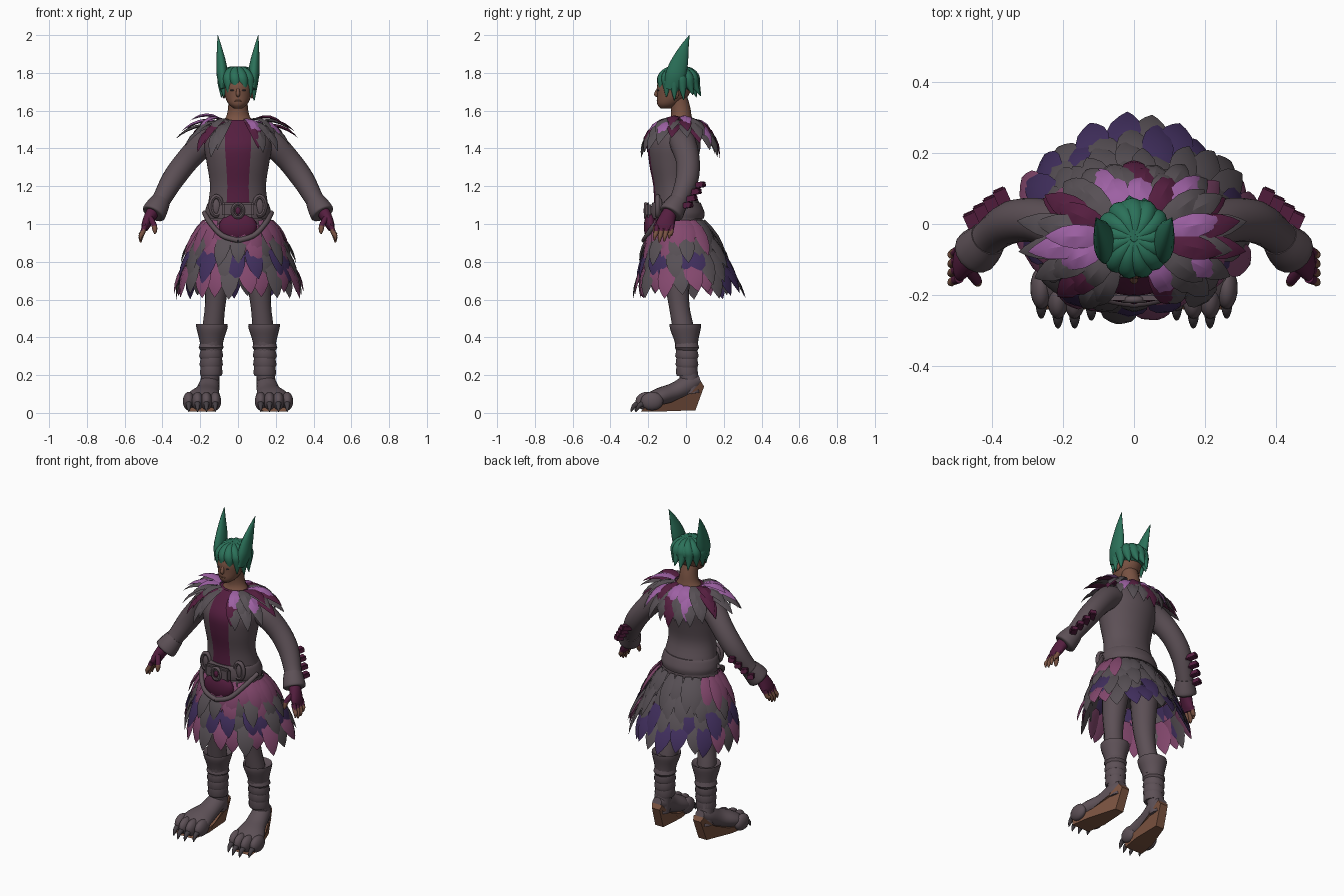
import bpy, bmesh, math, random
from mathutils import Vector, Matrix

random.seed(4)
if "Cube" in bpy.data.objects:
    bpy.data.objects.remove(bpy.data.objects["Cube"])


def material(name, r, g, b):
    m = bpy.data.materials.new(name)
    m.use_nodes = True
    m.diffuse_color = (r, g, b, 1)
    m.node_tree.nodes["Principled BSDF"].inputs["Base Color"].default_value = (r, g, b, 1)
    return m


grey = material("warm grey", .108, .08, .093)
ash = material("feather grey", .096, .08, .091)
plum = material("dark plum", .09, .013, .05)
lilac = material("lilac", .34, .12, .37)
rose = material("rose", .23, .065, .155)
violet = material("deep violet", .052, .028, .11)
green = material("hair green", .024, .165, .1)
skin = material("skin", .19, .085, .055)
leather = material("sole brown", .2, .088, .052)
dark = material("dark charcoal", .06, .05, .058)


def finish(name, bm, mats, angle=45):
    bmesh.ops.recalc_face_normals(bm, faces=bm.faces)
    me = bpy.data.meshes.new(name)
    bm.to_mesh(me)
    bm.free()
    for m in mats:
        me.materials.append(m)
    for p in me.polygons:
        p.use_smooth = True
    me.set_sharp_from_angle(angle=math.radians(angle))
    ob = bpy.data.objects.new(name, me)
    bpy.context.collection.objects.link(ob)


def smooth_path(pts, steps):
    # Catmull-Rom through ring centres and radii
    out, n = [], len(pts)
    for i in range(n - 1):
        q = [pts[max(0, min(n - 1, i + k))] for k in (-1, 0, 1, 2)]
        for j in range(steps):
            t = j / steps
            out.append([b + t * (c - a + t * (2 * a - 5 * b + 4 * c - d + t * (3 * (b - c) + d - a))) / 2
                        for a, b, c, d in zip(*q)])
    return out + [list(pts[-1])]


def loft(name, pts, mats, n=16, flat=False, s=1, steps=4, rule=None):
    # rings of (x, y, z, radius, other radius), capped at both ends
    pts = smooth_path([tuple(p) if len(p) == 5 else tuple(p) + (p[3],) for p in pts], steps)
    mats = mats if isinstance(mats, list) else [mats]
    bm, rings = bmesh.new(), []
    for i, p in enumerate(pts):
        t = Vector(pts[min(i + 1, len(pts) - 1)][:3]) - Vector(pts[max(i - 1, 0)][:3])
        t = Vector((0, 0, 1)) if flat else t.normalized()
        u = Vector((1, 0, 0))
        u = (u - t * u.dot(t)).normalized()
        v = t.cross(u)
        ring = []
        for k in range(n):
            a = math.tau * k / n
            c = Vector(p[:3]) + u * abs(p[3]) * math.cos(a) + v * abs(p[4]) * math.sin(a)
            ring.append(bm.verts.new((c.x * s, c.y, c.z)))
        rings.append(ring)
    for a, b in zip(rings, rings[1:]):
        for k in range(n):
            f = bm.faces.new((a[k], a[(k + 1) % n], b[(k + 1) % n], b[k]))
            f.material_index = rule(k, f.calc_center_median()) if rule else 0
    bm.faces.new(rings[0])
    bm.faces.new(rings[-1]).material_index = len(mats) - 1 if rule else 0
    finish(name, bm, mats)


def ball(name, loc, size, mat):
    bm = bmesh.new()
    bmesh.ops.create_uvsphere(bm, u_segments=20, v_segments=12, radius=1,
                              matrix=Matrix.Translation(loc) @ Matrix.Diagonal((*size, 1)))
    finish(name, bm, [mat])


def box(name, loc, size, mat, rot=Matrix.Identity(4), bevel=.004):
    bm = bmesh.new()
    bmesh.ops.create_cube(bm, size=1, matrix=Matrix.Translation(loc) @ rot @ Matrix.Diagonal((*size, 1)))
    bmesh.ops.bevel(bm, geom=bm.edges[:], offset=bevel, segments=2, affect='EDGES')
    finish(name, bm, [mat])


def feather(bm, base, tip, normal, w, mat, bow):
    # pointed leaf with a raised midrib
    axis = tip - base
    side = axis.cross(normal).normalized()
    up = side.cross(axis).normalized()
    prev = None
    for t, k in ((0, .5), (.25, .92), (.48, 1), (.7, .8), (.88, .4), (1, .02)):
        c = base + axis * t + up * bow * 4 * t * (1 - t)
        cur = [bm.verts.new(c + d) for d in (side * w * k, up * .01 * k, -side * w * k, -up * .007 * k)]
        if prev:
            for i in range(4):
                bm.faces.new((prev[i], prev[(i + 1) % 4], cur[(i + 1) % 4], cur[i])).material_index = mat
        else:
            bm.faces.new(cur).material_index = mat
        prev = cur
    bm.faces.new(prev).material_index = mat


# Torso with a coloured front panel
loft("torso", [(0, -.04, .98, .17, .13), (0, -.045, 1.08, .162, .125), (0, -.065, 1.2, .148, .108),
               (0, -.068, 1.32, .165, .127), (0, -.06, 1.42, .18, .138), (0, -.042, 1.5, .165, .105),
               (0, -.035, 1.55, .085, .07)], [grey, plum], n=48, flat=True,
     rule=lambda k, c: int(33 <= k < 39))
loft("neck", [(0, -.03, 1.53, .09, .07), (0, -.025, 1.57, .062, .055), (0, -.03, 1.62, .052, .052),
              (0, -.045, 1.68, .052, .05)], skin, flat=True)

# Belt, buckle and sash
loft("belt", [(0, -.045, 1.03, .172, .14), (0, -.045, 1.06, .175, .143), (0, -.05, 1.1, .165, .133),
              (0, -.05, 1.115, .155, .125)], grey, n=40, flat=True)
box("buckle_plate", (0, -.2, 1.075), (.17, .03, .08), grey, bevel=.012)
ball("buckle_stone", (0, -.216, 1.07), (.014, .01, .02), plum)
ball("apron_panel", (0, -.188, .985), (.1, .035, .078), plum)


def hoop(name, loc, rx, rz, r, mat):
    bm, n, m = bmesh.new(), 28, 8
    grid = [[bm.verts.new((loc[0] + (rx + r * math.cos(b)) * math.cos(a), loc[1] + r * math.sin(b),
                           loc[2] + (rz + r * math.cos(b)) * math.sin(a)))
             for b in (math.tau * j / m for j in range(m))] for a in (math.tau * i / n for i in range(n))]
    for i in range(n):
        for j in range(m):
            bm.faces.new((grid[i][j], grid[i - 1][j], grid[i - 1][j - 1], grid[i][j - 1]))
    finish(name, bm, [mat])


hoop("buckle_ring", (0, -.213, 1.07), .028, .036, .01, grey)
for s, label in ((1, "left"), (-1, "right")):
    hoop(label + "_belt_loop", (s * .115, -.15, 1.095), .028, .05, .013, grey)
    ball(label + "_belt_pad", (s * .115, -.142, 1.09), (.03, .02, .05), grey)
    loft(label + "_sash", [(.178, -.06, 1.06, .013), (.15, -.15, 1.01, .014), (.085, -.205, .94, .014),
                           (0, -.222, .913, .014)], grey, n=10, s=s)

# Feather skirt over a cone
def skirt(a, z, out=0):
    d = 1.03 - z
    rx = .175 + .5 * d - .36 * d * d + out
    front, back = .17 + .17 * d + out, .09 + .44 * d + out
    mid, ry = (back - front) / 2, (back + front) / 2
    return Vector((rx * math.cos(a), mid + ry * math.sin(a), z))


loft("underskirt", [(0, (skirt(math.pi / 2, z).y + skirt(-math.pi / 2, z).y) / 2, z, skirt(0, z).x - .015,
                     (skirt(math.pi / 2, z).y - skirt(-math.pi / 2, z).y) / 2 - .015)
                    for z in (1.04, .98, .92, .87)], ash, n=32, flat=True)
bm = bmesh.new()
front_colours = ((1, 1, 1), (0, 0, 1), (2, 2, 0), (1, 1, 0))
back_colours = ((0, 0, 0), (0, 0, 0), (0, 0, 2), (2, 2, 0))
for row, (z, length, count) in enumerate(((1.02, .175, 22), (.95, .18, 22), (.88, .185, 24), (.8, .185, 24))):
    for i in range(count):
        a = math.tau * (i + .5 * (row % 2)) / count
        colour = (back_colours if math.sin(a) > .55 else front_colours)[row][i % 3]
        size = length * random.uniform(.85, 1.1)
        feather(bm, skirt(a, z, .002), skirt(a + random.uniform(-.09, .09), z - size, random.uniform(.005, .045)),
                Vector((math.cos(a), math.sin(a), .3)), .038 + .004 * row, colour, .012)
finish("skirt_feathers", bm, [ash, rose, violet], 30)

# Shoulder collar arching over the shoulders, open over the front panel
bm = bmesh.new()
for row, (z, length, count, w) in enumerate(((1.52, .2, 22, .036), (1.54, .185, 20, .036), (1.555, .165, 15, .034))):
    for i in range(count):
        a = math.tau * (i + .5) / count
        if math.sin(a) < -.92:
            continue
        slope = abs(math.sin(a))
        e = .2 + .8 * slope - .08 * row
        radial = Vector((math.cos(a), math.sin(a), 0))
        base = Vector((.125 * math.cos(a), -.035 + .1 * math.sin(a), z)) - radial * .018 * row
        aim = radial * math.cos(e) - Vector((0, 0, math.sin(e)))
        size = length * random.uniform(.9, 1.1)
        colour = ((0, 1, 0, 0), (1, 0, 2, 0), (2, 0, 1, 2))[row]
        feather(bm, base, base + aim * size, radial * math.sin(e) + Vector((0, 0, math.cos(e))), w,
                colour[i % 4], .024 + .012 * slope)
finish("collar_feathers", bm, [ash, plum, lilac], 30)

# Head and face
loft("head", [(0, -.105, 1.612, .022, .03), (0, -.092, 1.635, .05, .06), (0, -.07, 1.68, .07, .083),
              (0, -.06, 1.74, .075, .092), (0, -.06, 1.8, .05, .06)], skin, n=24, flat=True)
loft("nose", [(0, -.142, 1.725, .007), (0, -.154, 1.7, .01), (0, -.158, 1.685, .011), (0, -.148, 1.676, .006)],
     skin, n=10)
ball("lips", (0, -.149, 1.652), (.02, .006, .005), leather)

# Hair locks fall from the crown with a slight swirl
ball("hair_cap", (0, -.03, 1.765), (.096, .1, .067), green)
for i in range(13):
    a = math.tau * (i + .25) / 13
    path = []
    for p, r in ((5, .012), (35, .024), (65, .03), (92, .027)):
        p, b = math.radians(p), a + .003 * (p - 60)
        path.append((.082 * math.cos(b) * math.sin(p), -.04 + .088 * math.sin(b) * math.sin(p),
                     1.75 + .072 * math.cos(p), r))
    front, back = max(0, -math.sin(a)), max(0, math.sin(a))
    path.append((.088 * math.cos(a + .15), -.04 + (.1 + .02 * back) * math.sin(a + .15),
                 1.655 + .04 * front ** 2 + .03 * back + random.uniform(-.012, .012), .002))
    loft("hair_lock_%d" % (i + 1), path, green, n=12)

for s, label in ((1, "left"), (-1, "right")):
    ball(label + "_eye", (s * .03, -.147, 1.708), (.012, .004, .004), dark)
    ball(label + "_ear_lobe", (s * .074, -.055, 1.69), (.01, .018, .026), skin)
    loft(label + "_tall_ear", [(.08, -.08, 1.71, .012, .035), (.083, -.058, 1.78, .029, .053),
                               (.088, -.036, 1.85, .026, .047), (.098, -.01, 1.93, .014, .025),
                               (.107, .018, 2.0, .001, .001)], green, s=s)
    # Arm, cuff and fringe
    loft(label + "_sleeve", [(.1, -.03, 1.45, .065), (.18, -.015, 1.425, .07), (.27, .01, 1.335, .063),
                             (.345, .005, 1.235, .06), (.405, -.035, 1.13, .05), (.44, -.07, 1.075, .05)], grey, s=s)
    loft(label + "_cuff", [(.41, -.04, 1.12, .053), (.43, -.063, 1.085, .062), (.447, -.08, 1.055, .064),
                           (.45, -.083, 1.05, .04)], grey, s=s)
    for i in range(4):
        rot = Vector((s * .4, .9, .15)).to_track_quat('Y', 'Z').to_matrix().to_4x4()
        box("%s_fringe_%d" % (label, i + 1), (s * (.365 + .028 * i), .06 - .022 * i, 1.205 - .036 * i),
            (.038, .085, .03), plum, rot)
    # Gloved hand with bare fingertips
    loft(label + "_glove", [(.44, -.075, 1.08, .035), (.465, -.095, 1.04, .032, .042),
                            (.487, -.11, .995, .024, .05), (.495, -.115, .97, .016, .045)], plum, s=s)
    for i in range(4):
        y, drop = -.153 + .026 * i, (.012, 0, .005, .022)[i]
        loft("%s_finger_%d" % (label, i + 1), [(.492, y, .99, .014), (.507, y - .006, .95, .013),
             (.515, y - .012, .925 + drop, .011), (.515, y - .014, .902 + drop, .004)], [plum, skin], n=10, s=s,
             rule=lambda k, c: int(c.z < .968))
    loft(label + "_thumb", [(.465, -.13, 1.03, .016), (.445, -.155, .995, .015), (.44, -.165, .965, .012),
         (.44, -.168, .948, .004)], [plum, skin], n=10, s=s, rule=lambda k, c: int(c.z < .99))
    # Leg and wrapped boot
    loft(label + "_leg", [(.1, -.03, .92, .085), (.112, -.045, .7, .066), (.122, -.035, .56, .054),
                          (.135, -.01, .42, .056), (.145, .008, .25, .05), (.15, .03, .1, .05)], grey, s=s)
    loft(label + "_boot_cuff", [(.138, -.003, .455, .06), (.138, -.003, .47, .083), (.138, -.003, .44, .08),
                                (.14, 0, .4, .068), (.14, .003, .365, .06)], grey, n=20, flat=True, s=s, steps=2)
    for i in range(4):
        z = .37 - .045 * i
        loft("%s_boot_wrap_%d" % (label, i + 1), [(.141, .004, z + .012, .056), (.142, .005, z - .025, .066 - .002 * i),
             (.143, .006, z - .04, .055)], grey, n=14, flat=True, s=s, steps=1)
    # Clawed foot with wedge sole
    loft(label + "_foot", [(.148, .075, .175, .03, .025), (.15, .025, .155, .052, .052), (.163, -.06, .11, .064, .05),
                           (.18, -.14, .082, .09, .05), (.19, -.2, .058, .092, .04), (.19, -.225, .05, .06, .02)],
         grey, n=20, s=s)
    for i in range(4):
        x, y = .12 + .047 * i, (-.185, -.207, -.207, -.18)[i]
        ball("%s_toe_%d" % (label, i + 1), (s * x, y, .062), (.031, .06, .049), grey)
        loft("%s_claw_%d" % (label, i + 1), [(x, y - .03, .055, .018), (x, y - .062, .042, .014),
             (x, y - .079, .02, .008), (x, y - .084, .004, .001)], dark, n=10, s=s)
    bm = bmesh.new()
    sides = []
    for w in (-1, 1):
        sides.append([bm.verts.new((s * (.158 - .16 * y + w * half), y, z)) for y, z, half in (
            (-.24, .008, .06), (-.12, .008, .06), (.05, .014, .028), (.096, .14, .026), (.08, .165, .035),
            (.02, .1, .056), (-.08, .055, .066), (-.22, .026, .08))])
    bm.faces.new(sides[0])
    bm.faces.new(sides[1])
    for i in range(8):
        bm.faces.new((sides[0][i - 1], sides[0][i], sides[1][i], sides[1][i - 1]))
    finish(label + "_sole", bm, [leather], 30)
